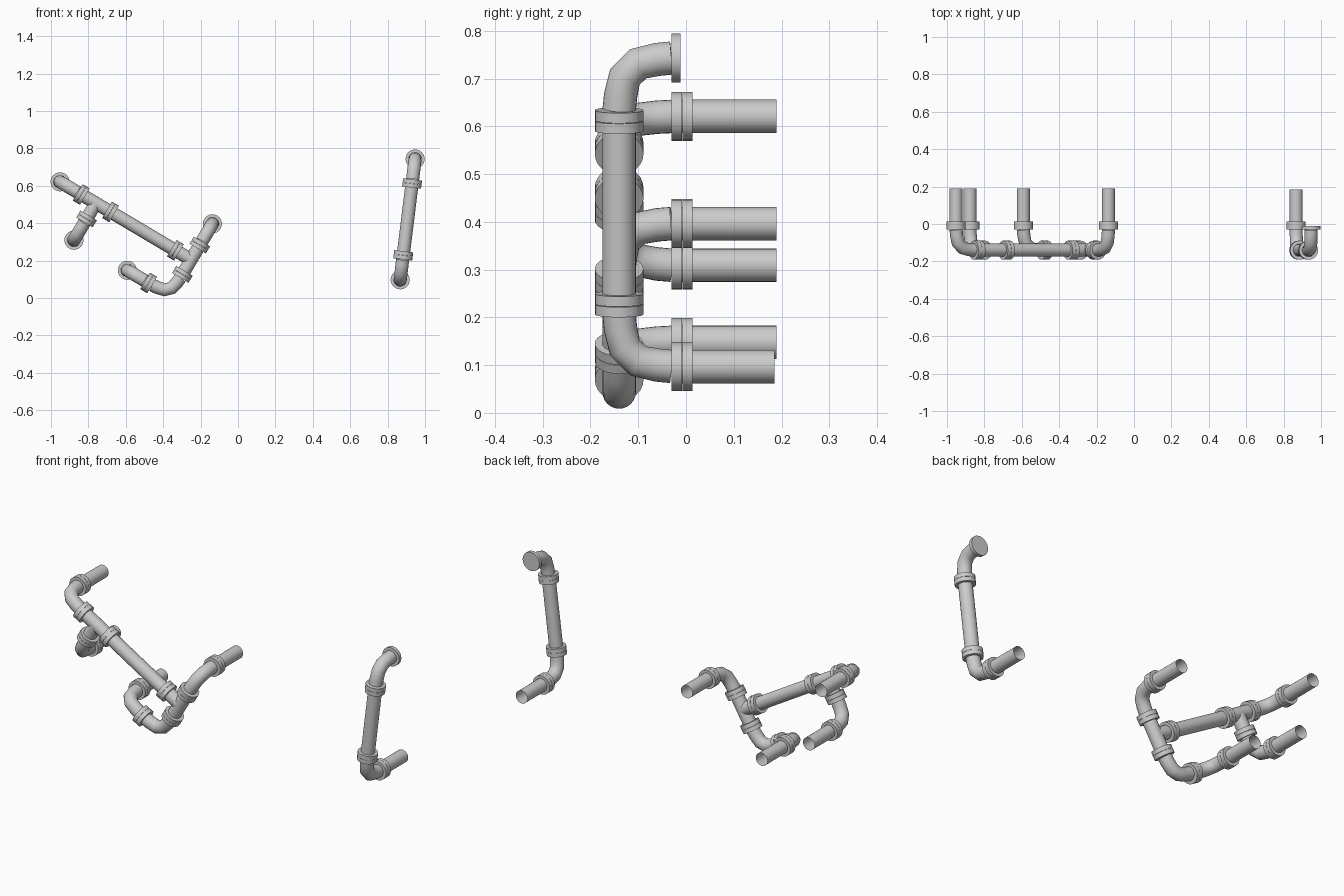
import bpy, bmesh, math
from mathutils import Vector

if "Cube" in bpy.data.objects:
    bpy.data.objects.remove(bpy.data.objects["Cube"])

R, FR, FT = 0.035, 0.051, 0.022   # pipe radius, flange radius, flange thickness
STEP = 0.11 + FT                  # elbow axis to joint centre
Y0 = -0.14                        # plane of the pipe runs
SEG = 24
BACK = Vector((0, 1, 0))


def sweep(name, pts, radius, caps=False):
    """Round tube through a planar list of points."""
    pts = [Vector(p) for p in pts]
    n = None
    if len(pts) > 2:
        n = (pts[1] - pts[0]).cross(pts[-1] - pts[-2])
    if n is None or n.length < 1e-6:
        t = (pts[-1] - pts[0]).normalized()
        n = t.cross(BACK if abs(t.y) < 0.9 else Vector((0, 0, 1)))
    n.normalize()
    bm = bmesh.new()
    rings = []
    for i, p in enumerate(pts):
        t = pts[min(i + 1, len(pts) - 1)] - pts[max(i - 1, 0)]
        # elbow ends stay square to the neighbouring pipe
        s = t.normalized().cross(n).normalized()
        rings.append([bm.verts.new(p + radius * (math.cos(a) * n + math.sin(a) * s))
                      for a in (2 * math.pi * k / SEG for k in range(SEG))])
    for a, b in zip(rings, rings[1:]):
        for k in range(SEG):
            j = (k + 1) % SEG
            bm.faces.new((a[k], a[j], b[j], b[k]))
    if caps:
        bm.faces.new(rings[0])
        bm.faces.new(rings[-1])
    bmesh.ops.recalc_face_normals(bm, faces=bm.faces)
    me = bpy.data.meshes.new(name)
    bm.to_mesh(me)
    bm.free()
    ob = bpy.data.objects.new(name, me)
    bpy.context.collection.objects.link(ob)
    bpy.ops.object.select_all(action='DESELECT')
    ob.select_set(True)
    bpy.context.view_layer.objects.active = ob
    bpy.ops.object.shade_smooth_by_angle(angle=math.radians(40))
    return ob


def joint(c, d):
    """Two flanges meeting at c along direction d."""
    for s in (-1, 1):
        sweep("flange", [c + d * s * 0.0005, c + d * s * FT], FR, True)


def elbow(corner, a, b):
    """Quarter bend entering along a and leaving along b."""
    start = corner - a * 0.11
    prof = [(0, 0), (.03, .003), (.07, .012), (.098, .04), (.107, .08), (.11, .11)]
    sweep("elbow", [start + a * p + b * q for p, q in prof], R)


def wall_end(corner, a, stub_end):
    """Bend to the wall, with flanges and an open stub, or one blank flange."""
    elbow(corner, a, BACK)
    c = corner + BACK * STEP
    if stub_end is None:
        sweep("blank_flange", [c - BACK * FT, c - BACK * 0.003], FR, True)
    else:
        joint(c, BACK)
        sweep("wall_stub", [c, Vector((c.x, stub_end, c.z))], R)


# Tilted axes of the branched run
ang = math.radians(30.7)
D = Vector((math.cos(ang), 0, -math.sin(ang)))
E = Vector((math.sin(ang), 0, math.cos(ang)))
HALF, BRANCH = 0.091, 0.098


def P(u, v):
    return D * u + E * v + Vector((0, Y0, 0))


def tee(c, along, branch):
    sweep("tee_body", [c - along * HALF, c + along * HALF], R)
    sweep("tee_branch", [c, c + branch * BRANCH], R)
    joint(c - along * HALF, along)
    joint(c + along * HALF, along)
    joint(c + branch * BRANCH, branch)


V = 0.048
U1, U2 = -0.912, -0.320
LOW = V - HALF - STEP
tee(P(U1, V), D, -E)
tee(P(U2, V), E, -D)
sweep("long_pipe", [P(U1 + HALF, V), P(U2 - BRANCH, V)], R)

# Bends to the wall
wall_end(P(U1 - HALF - STEP, V), -D, 0.19)
wall_end(P(U1, V - BRANCH - STEP), -E, 0.19)
wall_end(P(U2, V + HALF + STEP), E, 0.19)

# Lower return bend
elbow(P(U2, LOW), -E, -D)
joint(P(U2 - STEP, LOW), D)
wall_end(P(U2 - 2 * STEP, LOW), -D, 0.19)

# Separate upright pipe
bot, top = Vector((0.867, Y0, 0.097)), Vector((0.947, Y0, 0.743))
up = (top - bot).normalized()
wall_end(bot, -up, 0.185)
wall_end(top, up, None)
joint(bot + up * STEP, up)
joint(top - up * STEP, up)
sweep("upright_pipe", [bot + up * STEP, top - up * STEP], R)
